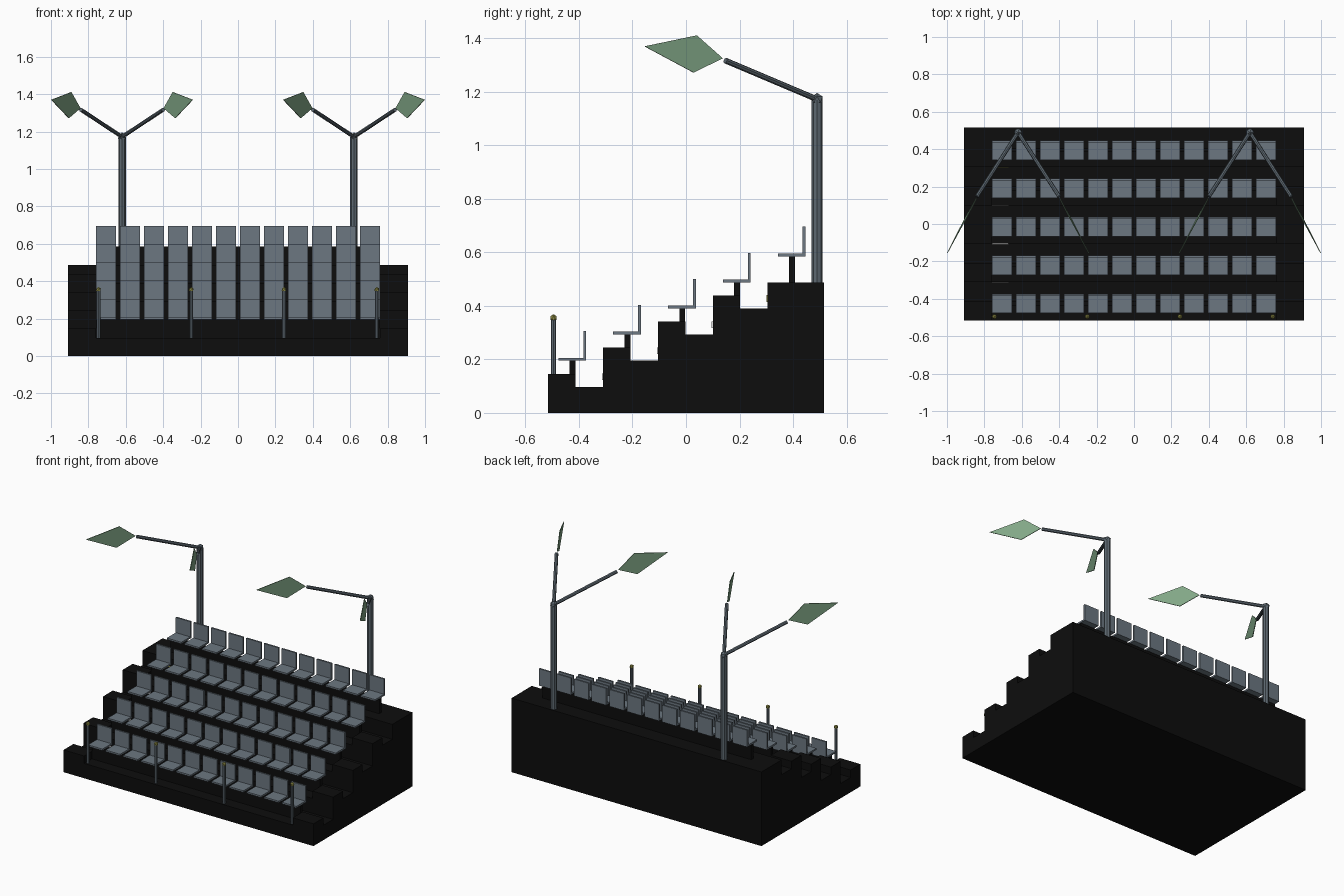
import bpy, bmesh, math
from mathutils import Vector

cube = bpy.data.objects.get("Cube")
if cube:
    bpy.data.objects.remove(cube, do_unlink=True)


def material(name, rgb):
    m = bpy.data.materials.new(name)
    m.use_nodes = True
    m.diffuse_color = (*rgb, 1)
    bsdf = next(n for n in m.node_tree.nodes if n.type == 'BSDF_PRINCIPLED')
    bsdf.inputs["Base Color"].default_value = (*rgb, 1)
    return m


BLACK = material("black concrete", (0.004, 0.004, 0.004))
SEAT = material("slate seat", (0.15, 0.185, 0.22))
STEEL = material("steel grey", (0.11, 0.14, 0.165))
GREEN = material("lamp green", (0.23, 0.4, 0.25))
YELLOW = material("knob yellow", (0.32, 0.31, 0.07))
WHITE = material("marker white", (0.75, 0.75, 0.75))


def finish(name, bm, mat):
    bmesh.ops.recalc_face_normals(bm, faces=bm.faces)
    me = bpy.data.meshes.new(name)
    bm.to_mesh(me)
    bm.free()
    me.materials.append(mat)
    ob = bpy.data.objects.new(name, me)
    bpy.context.collection.objects.link(ob)
    return ob


def add_box(bm, x0, x1, y0, y1, z0, z1):
    verts = bmesh.ops.create_cube(bm, size=1)["verts"]
    for v in verts:
        v.co = Vector((x1 if v.co.x > 0 else x0, y1 if v.co.y > 0 else y0, z1 if v.co.z > 0 else z0))


def add_rod(bm, a, b, radius, sides=8):
    a, b = Vector(a), Vector(b)
    d = b - a
    verts = bmesh.ops.create_cone(bm, cap_ends=True, segments=sides, radius1=radius,
                                  radius2=radius, depth=d.length)["verts"]
    rot = d.to_track_quat('Z', 'Y')
    for v in verts:
        v.co = rot @ v.co + (a + b) / 2


def add_ball(bm, center, radius):
    verts = bmesh.ops.create_icosphere(bm, subdivisions=1, radius=radius)["verts"]
    for v in verts:
        v.co += Vector(center)


ROWS, SEATS = 5, 12
DEPTH, RISE = 0.205, 0.0975
HALF_W, FRONT, BACK = 0.91, -0.515, 0.515
SEAT_EDGE = 0.76

# Stepped stand, extruded from a side profile
bm = bmesh.new()
profile = [(BACK, 0), (FRONT, 0)]
for r in range(ROWS):
    y = FRONT + r * DEPTH
    y_end = BACK if r == ROWS - 1 else y + DEPTH
    profile += [(y, (r + 1) * RISE), (y_end, (r + 1) * RISE)]
face = bm.faces.new([bm.verts.new((-HALF_W, y, z)) for y, z in profile])
ext = bmesh.ops.extrude_face_region(bm, geom=[face])["geom"]
for v in ext:
    if isinstance(v, bmesh.types.BMVert):
        v.co.x = HALF_W
finish("stand_tiers", bm, BLACK)

# Half-height aisle steps at both ends
bm = bmesh.new()
for r in range(ROWS - 1):
    y, z = FRONT + r * DEPTH, (r + 1) * RISE
    for x0, x1 in ((-HALF_W, -SEAT_EDGE), (SEAT_EDGE, HALF_W)):
        add_box(bm, x0, x1, y, y + DEPTH / 2, z - 0.01, z + RISE / 2)
finish("aisle_steps", bm, BLACK)

# Seat rows: support beam, pans and backs
for r in range(ROWS):
    y, z = FRONT + r * DEPTH, (r + 1) * RISE
    bm = bmesh.new()
    add_box(bm, -SEAT_EDGE, SEAT_EDGE, y + 0.08, y + 0.102, z - 0.005, z + RISE)
    finish(f"seat_beam_{r + 1}", bm, BLACK)
    bm = bmesh.new()
    for i in range(SEATS):
        x = -0.706 + i * 1.412 / (SEATS - 1)
        top = z + RISE + 0.011
        add_box(bm, x - 0.053, x + 0.053, y + 0.038, y + 0.142, z + RISE, top)
        add_box(bm, x - 0.053, x + 0.053, y + 0.131, y + 0.142, top, top + 0.1)
    finish(f"seat_row_{r + 1}", bm, SEAT)

# Small row markers on the risers
for r in range(1, ROWS):
    y, z = FRONT + r * DEPTH, r * RISE
    bm = bmesh.new()
    add_box(bm, -0.76, -0.67, y - 0.004, y, z + 0.025, z + 0.05)
    finish(f"row_marker_{r}", bm, YELLOW if r == ROWS - 1 else WHITE)

# Front posts with knobs
posts, knobs = bmesh.new(), bmesh.new()
for i in range(4):
    x = -0.746 + i * 0.496
    add_rod(posts, (x, -0.495, RISE), (x, -0.495, 0.35), 0.01)
    add_ball(knobs, (x, -0.495, 0.355), 0.014)
finish("front_posts", posts, STEEL)
finish("front_post_knobs", knobs, YELLOW)

# Lamp masts, each with two arms and two kite-shaped panels
for side, cx in (("right", -0.62), ("left", 0.62)):
    bm = bmesh.new()
    add_rod(bm, (cx, 0.49, 0.48), (cx, 0.49, 1.17), 0.02)
    add_ball(bm, (cx, 0.49, 1.172), 0.024)
    for s in (-1, 1):
        add_rod(bm, (cx, 0.49, 1.172), (cx + s * 0.22, 0.147, 1.317), 0.011)
    finish(f"{side}_lamp_mast", bm, STEEL)
    for s, tag in ((-1, "a"), (1, "b")):
        bm = bmesh.new()
        kite = [(0.223, 0.137, 1.325), (0.272, 0.04, 1.411),
                (0.378, -0.155, 1.37), (0.285, 0.028, 1.272)]
        bm.faces.new([bm.verts.new((cx + s * x, y, z)) for x, y, z in kite])
        panel = finish(f"{side}_lamp_panel_{tag}", bm, GREEN)
        mod = panel.modifiers.new("thickness", 'SOLIDIFY')
        mod.thickness = 0.004
        mod.offset = 0
